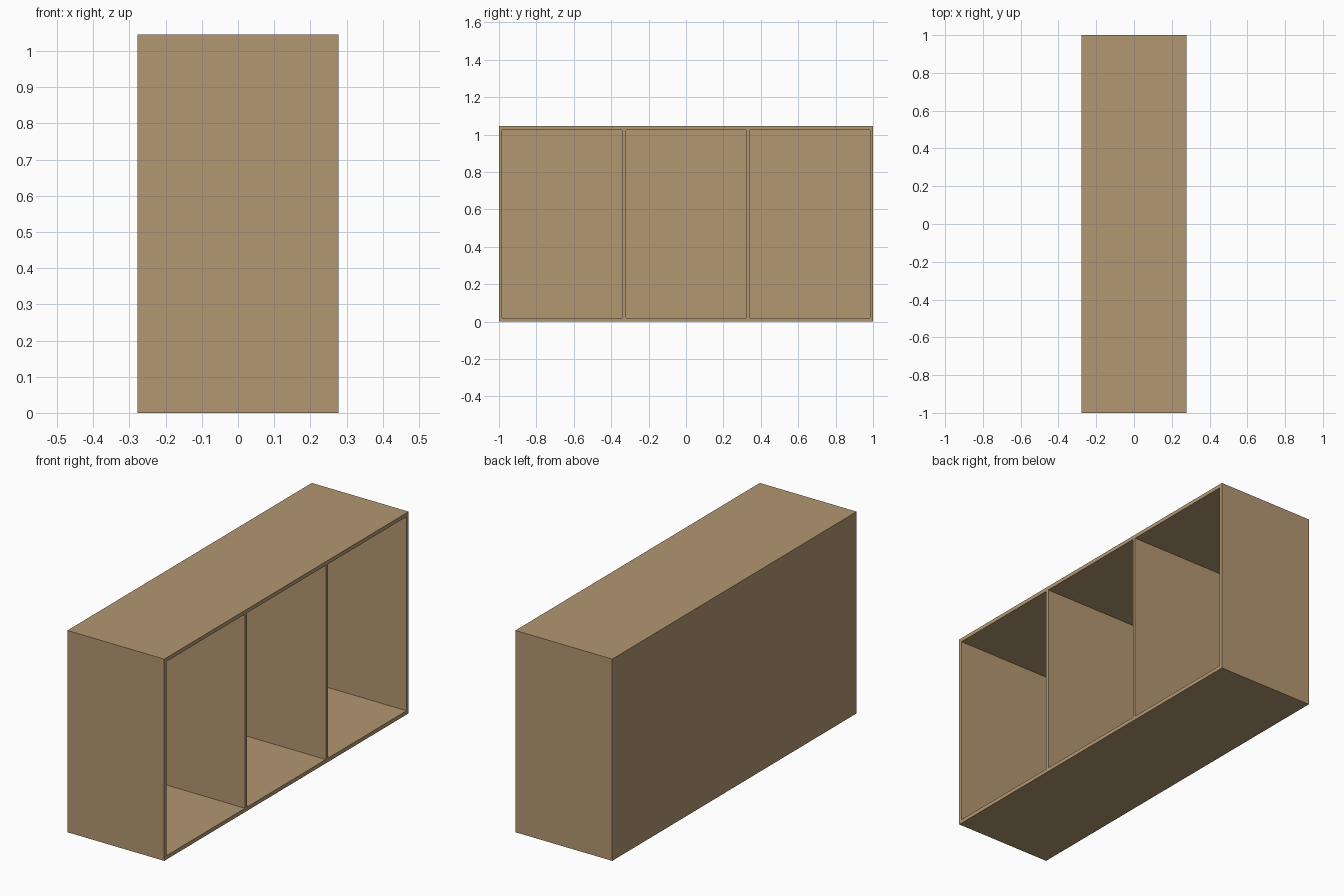
import bpy

if "Cube" in bpy.data.objects:
    bpy.data.objects.remove(bpy.data.objects["Cube"])

# Overall size and board thicknesses
W, L, H = 0.555, 2.0, 1.045
T, CAP, BACK = 0.017, 0.02, 0.012

wood = bpy.data.materials.new("wood")
wood.diffuse_color = (0.45, 0.31, 0.17, 1)
wood.use_nodes = True
wood.node_tree.nodes["Principled BSDF"].inputs["Base Color"].default_value = wood.diffuse_color


def board(name, x, y, z):
    """Box given as (min, max) ranges on each axis."""
    bpy.ops.mesh.primitive_cube_add(size=1)
    ob = bpy.context.object
    ob.name = name
    ob.location = [(a + b) / 2 for a, b in (x, y, z)]
    ob.scale = [b - a for a, b in (x, y, z)]
    bpy.ops.object.transform_apply(location=False, rotation=False, scale=True)
    ob.data.materials.append(wood)
    return ob


full_x = (-W / 2, W / 2)
inner_x = (-W / 2 + BACK, W / 2)
inner_z = (CAP, H - CAP)

# Top and bottom boards
board("bottom_board", full_x, (-L / 2, L / 2), (0, CAP))
board("top_board", full_x, (-L / 2, L / 2), (H - CAP, H))

# Back panel behind the open bays
board("back_panel", (-W / 2, -W / 2 + BACK), (-L / 2 + T, L / 2 - T), inner_z)

# End walls and the two dividers that make three equal bays
step = (L - T) / 3
for i, name in enumerate(("front_wall", "front_divider", "rear_divider", "rear_wall")):
    y0 = -L / 2 + i * step
    board(name, full_x if i in (0, 3) else inner_x, (y0, y0 + T), inner_z)
